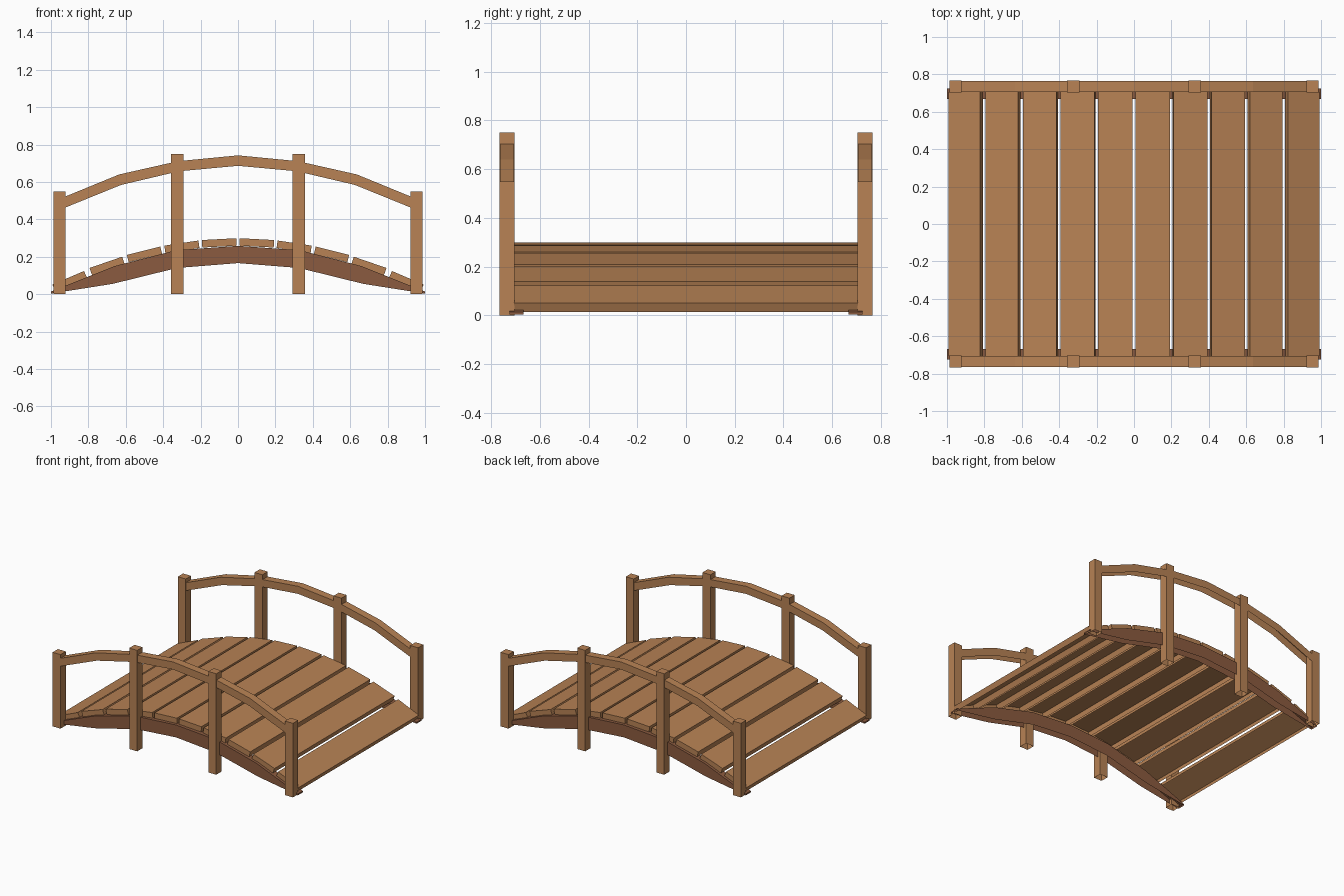
import bpy
import bmesh
import math

if "Cube" in bpy.data.objects:
    bpy.data.objects.remove(bpy.data.objects["Cube"])


def material(name, rgb):
    m = bpy.data.materials.new(name)
    m.diffuse_color = (*rgb, 1)
    m.use_nodes = True
    m.node_tree.nodes["Principled BSDF"].inputs["Base Color"].default_value = m.diffuse_color
    return m


wood = material("warm wood", (0.48, 0.225, 0.09))
dark = material("dark wood", (0.26, 0.105, 0.05))


def extrude_profile(name, pts, y0, y1, mat):
    """Closed x-z outline extruded along y, left open underneath."""
    n = len(pts)
    verts = [(x, y0, z) for x, z in pts] + [(x, y1, z) for x, z in pts]
    # side strip plus quads between the top and bottom halves of the outline
    faces = [(i, (i + 1) % n, (i + 1) % n + n, i + n) for i in range(n)]
    for i in range(n // 2 - 1):
        q = (i, i + 1, n - 2 - i, n - 1 - i)
        faces += [q[::-1], tuple(v + n for v in q)]
    me = bpy.data.meshes.new(name)
    me.from_pydata(verts, [], faces)
    bm = bmesh.new()
    bm.from_mesh(me)
    bmesh.ops.recalc_face_normals(bm, faces=bm.faces)
    bm.normal_update()
    under = [f for f in bm.faces if f.normal.z < -0.5]
    bmesh.ops.delete(bm, geom=under, context='FACES')
    bm.to_mesh(me)
    bm.free()
    me.materials.append(mat)
    ob = bpy.data.objects.new(name, me)
    bpy.context.collection.objects.link(ob)
    return ob


def box(name, size, loc, mat, tilt=0):
    """Open-bottomed box, optionally tilted about y."""
    x, y, z = (v / 2 for v in size)
    ob = extrude_profile(name, [(-x, z), (x, z), (x, -z), (-x, -z)], -y, y, mat)
    ob.location = loc
    ob.rotation_euler.y = tilt
    return ob


def arch(top, bottom):
    """Mirror half-arch points (outer end to middle) into a closed outline."""
    def full(h):
        return h + [(-x, z) for x, z in reversed(h[:-1])]
    return full(top) + full(bottom)[::-1]


beam = arch([(-1.0, 0.014), (-0.66, 0.15), (-0.33, 0.235), (0, 0.258)],
            [(-1.0, 0.003), (-0.67, 0.055), (-0.325, 0.14), (0, 0.166)])
rail = arch([(-0.96, 0.507), (-0.635, 0.64), (-0.32, 0.711), (0, 0.742)],
            [(-0.96, 0.448), (-0.625, 0.584), (-0.315, 0.657), (0, 0.686)])

# Side beams, handrails and posts on both sides
for side, s in (("front", -1), ("back", 1)):
    y0, y1 = sorted((s * 0.667, s * 0.725))
    extrude_profile(side + "_beam", beam, y0, y1, dark)
    y0, y1 = sorted((s * 0.706, s * 0.764))
    extrude_profile(side + "_handrail", rail, y0, y1, wood)
    for i, (x, h) in enumerate([(-0.955, 0.55), (-0.325, 0.75), (0.325, 0.75), (0.955, 0.55)]):
        box(f"{side}_post_{i + 1}", (0.065, 0.062, h), (x, s * 0.735, h / 2), wood)

# Deck planks following the arch: centre x, top height, slope in degrees
T = 0.04
for i, (x, z, a) in enumerate([(0.9, 0.0875, 23), (0.7, 0.17, 19), (0.5, 0.232, 14),
                               (0.3, 0.273, 8.5), (0.1, 0.294, 3)]):
    a = math.radians(a)
    for side, s in (("left", -1), ("right", 1)):
        loc = (s * x, 0, z - math.cos(a) * T / 2)
        box(f"{side}_plank_{i + 1}", (0.184, 1.41, T), loc, wood, s * a)
